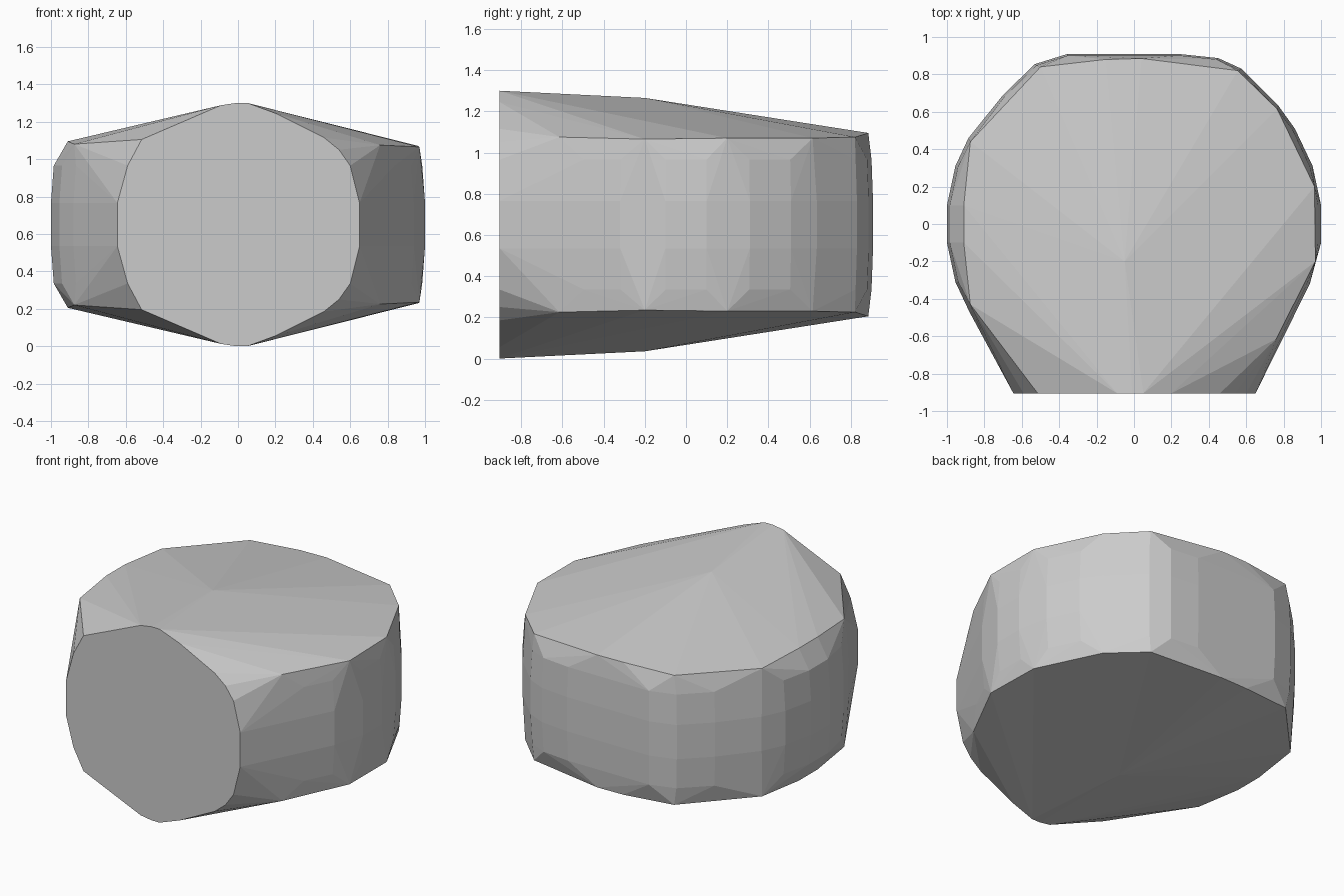
import bpy, bmesh

MID = 0.655   # height of the horizontal symmetry plane
FRONT = -0.905

# Flat front face: upper half of its outline (x, z)
face = [(-0.645, 0.77), (-0.59, 0.97), (-0.515, 1.11), (-0.09, 1.293),
        (-0.01, 1.305), (0.05, 1.305), (0.2, 1.25), (0.46, 1.12),
        (0.54, 1.055), (0.6, 0.97), (0.65, 0.77)]

# Widest wall ring and its slightly narrower shoulder (x, y)
wall = [(-0.88, -0.47), (-0.955, -0.31), (-1, -0.1), (-1, 0.1), (-0.955, 0.31),
        (-0.885, 0.46), (-0.7, 0.69), (-0.53, 0.855), (-0.36, 0.908),
        (0.25, 0.908), (0.45, 0.887), (0.575, 0.83), (0.77, 0.635),
        (0.86, 0.51), (0.955, 0.31), (1, 0.1), (1, -0.1),
        (0.94, -0.32), (0.85, -0.5), (0.77, -0.635)]

# Upper rim where the wall meets the sloping roof (x, y, z)
rim = [(-0.875, -0.43, 1.085), (-0.91, -0.1, 1.1), (-0.91, 0.1, 1.1),
       (-0.875, 0.44, 1.085), (-0.5, 0.84, 1.09), (-0.15, 0.88, 1.1),
       (0.04, 0.885, 1.1), (0.555, 0.82, 1.08), (0.765, 0.615, 1.075),
       (0.965, 0.2, 1.075), (0.97, -0.2, 1.07), (0.76, -0.615, 1.08)]

upper = [(x, FRONT, z) for x, z in face]
upper += [(x, y, 0.77) for x, y in wall]
upper += [(x * 0.985, y * 0.992, 0.97) for x, y in wall]
upper += rim
upper.append((-0.05, -0.2, 1.27))   # roof ridge

# Faceted body: convex skin over the upper points and their mirror image
bm = bmesh.new()
for x, y, z in upper:
    bm.verts.new((x, y, z))
    bm.verts.new((x, y, 2 * MID - z))
hull = bmesh.ops.convex_hull(bm, input=bm.verts)
bmesh.ops.delete(bm, geom=[v for v in bm.verts if not v.link_faces], context='VERTS')
bmesh.ops.dissolve_limit(bm, angle_limit=0.01, verts=bm.verts, edges=bm.edges)
bmesh.ops.recalc_face_normals(bm, faces=bm.faces)
low = min(v.co.z for v in bm.verts)
bmesh.ops.translate(bm, verts=bm.verts, vec=(0, 0, -low))
mesh = bpy.data.meshes.new("faceted_body")
bm.to_mesh(mesh)
bm.free()
body = bpy.data.objects.new("faceted_body", mesh)
bpy.context.collection.objects.link(body)
